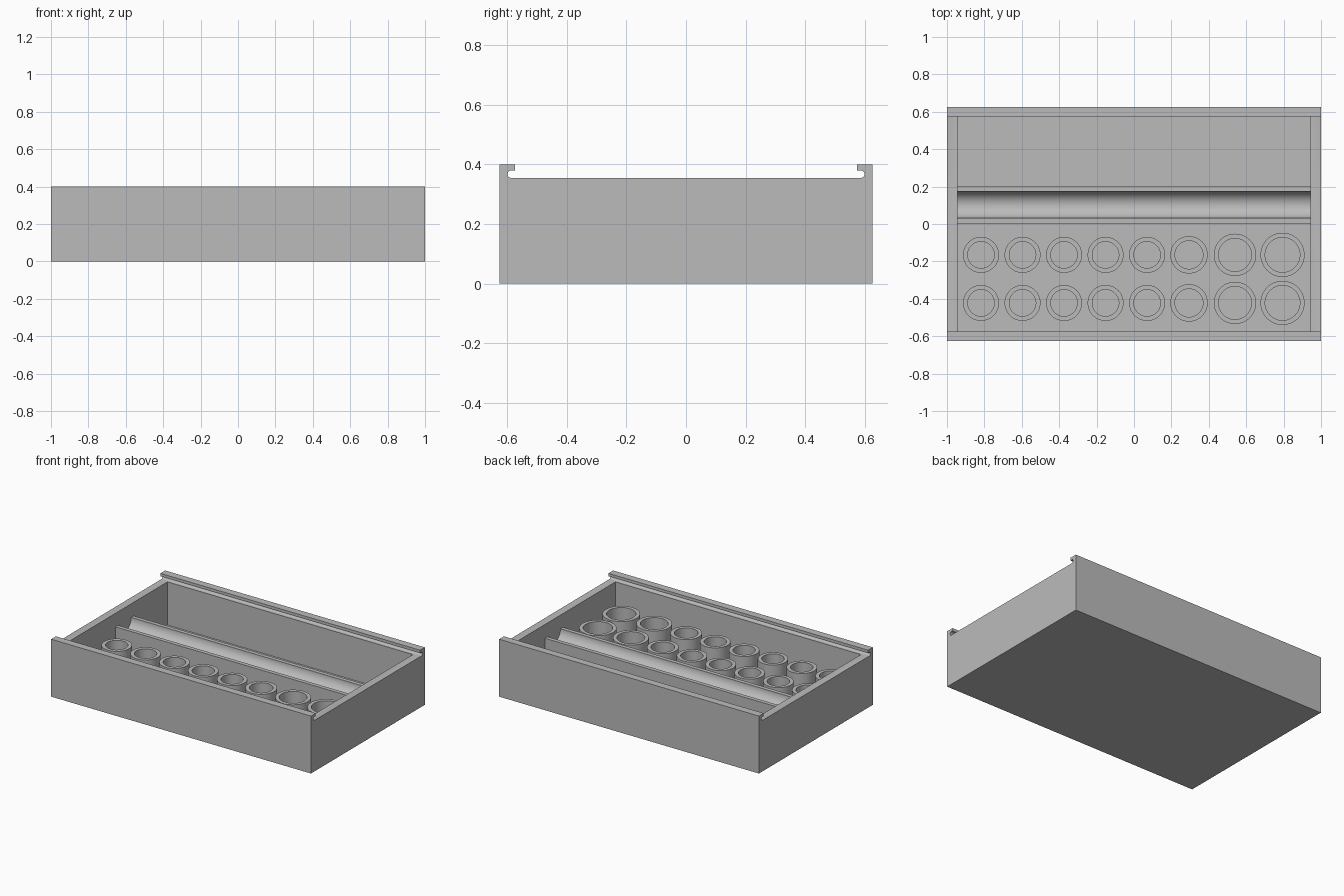
import bpy, bmesh, math

old = bpy.data.objects.get("Cube")
if old:
    bpy.data.objects.remove(old, do_unlink=True)

grey = bpy.data.materials.new("plain_grey")
grey.use_nodes = True
COLOUR = (0.5, 0.5, 0.5, 1)
grey.diffuse_color = COLOUR
grey.node_tree.nodes["Principled BSDF"].inputs["Base Color"].default_value = COLOUR

# Overall sizes
HX, HY = 1.0, 0.626          # outer half sizes
IX, IY = 0.945, 0.574        # inner half sizes
FLOOR, LEDGE, TOP = 0.055, 0.355, 0.4


def arc(cy, cz, r, start, end, n):
    """Points on an arc in the y-z plane, angles in degrees."""
    angles = [math.radians(start + (end - start) * i / n) for i in range(n + 1)]
    return [(cy + r * math.cos(a), cz + r * math.sin(a)) for a in angles]


def extrude_x(name, profile, half):
    """Extrude a closed y-z profile along x, from -half to half."""
    bm = bmesh.new()
    face = bm.faces.new([bm.verts.new((-half, y, z)) for y, z in profile])
    out = bmesh.ops.extrude_face_region(bm, geom=[face])
    moved = [v for v in out["geom"] if isinstance(v, bmesh.types.BMVert)]
    bmesh.ops.translate(bm, verts=moved, vec=(2 * half, 0, 0))
    return finish(name, bm)


def finish(name, bm):
    bmesh.ops.recalc_face_normals(bm, faces=bm.faces)
    mesh = bpy.data.meshes.new(name)
    bm.to_mesh(mesh)
    bm.free()
    obj = bpy.data.objects.new(name, mesh)
    bpy.context.collection.objects.link(obj)
    mesh.materials.append(grey)
    return obj


def select(obj):
    bpy.ops.object.select_all(action='DESELECT')
    obj.select_set(True)
    bpy.context.view_layer.objects.active = obj


def smooth(obj):
    select(obj)
    bpy.ops.object.shade_smooth_by_angle(angle=math.radians(30))


# Tray body: slide rails along the front and back, rounded lid grooves
r = 0.0125
half = [(HY, 0), (HY, TOP), (IY, TOP), (IY, LEDGE + 2 * r)]
half += arc(0.6 - r, LEDGE + r, r, 90, -90, 10)
profile = half + [(-y, z) for y, z in reversed(half)]
tray = extrude_x("tray", profile, HX)

# Hollow out the inside
cavity = extrude_x("cavity_cutter", [(-IY, FLOOR), (IY, FLOOR), (IY, 0.6), (-IY, 0.6)], IX)
cavity.hide_render = True
cut = tray.modifiers.new("hollow", 'BOOLEAN')
cut.operation = 'DIFFERENCE'
cut.solver = 'EXACT'
cut.object = cavity
select(tray)
bpy.ops.object.modifier_apply(modifier=cut.name)
bpy.data.objects.remove(cavity, do_unlink=True)
smooth(tray)

# Divider with a half-round trough along its top
ridge = 0.26
y0, y1 = 0.003, 0.203
trough = arc((y0 + y1) / 2, ridge, 0.072, 0, -180, 32)
divider = extrude_x("trough_divider", [(y0, FLOOR), (y1, FLOOR), (y1, ridge)] + trough + [(y0, ridge)], IX)
smooth(divider)


def cup(name, x, y, outer, height=0.232, wall=0.025, sides=48):
    """Open tube standing on the floor."""
    bm = bmesh.new()
    rings = []
    for rad, z in ((outer, FLOOR), (outer, height), (outer - wall, height), (outer - wall, FLOOR)):
        rings.append(bmesh.ops.create_circle(bm, segments=sides, radius=rad)["verts"])
        bmesh.ops.translate(bm, verts=rings[-1], vec=(x, y, z))
    for a, b in zip(rings, rings[1:]):
        for i in range(sides):
            j = (i + 1) % sides
            bm.faces.new((a[i], a[j], b[j], b[i]))
    smooth(finish(name, bm))


# Two rows of round holders, growing towards one end
columns = [(-0.818 + 0.222 * i, 0.096) for i in range(5)]
columns += [(0.294, 0.1), (0.54, 0.113), (0.794, 0.118)]
for row, y in (("front", -0.422), ("back", -0.165)):
    for i, (x, rad) in enumerate(columns):
        cup(f"{row}_holder_{i + 1}", x, y, rad)
